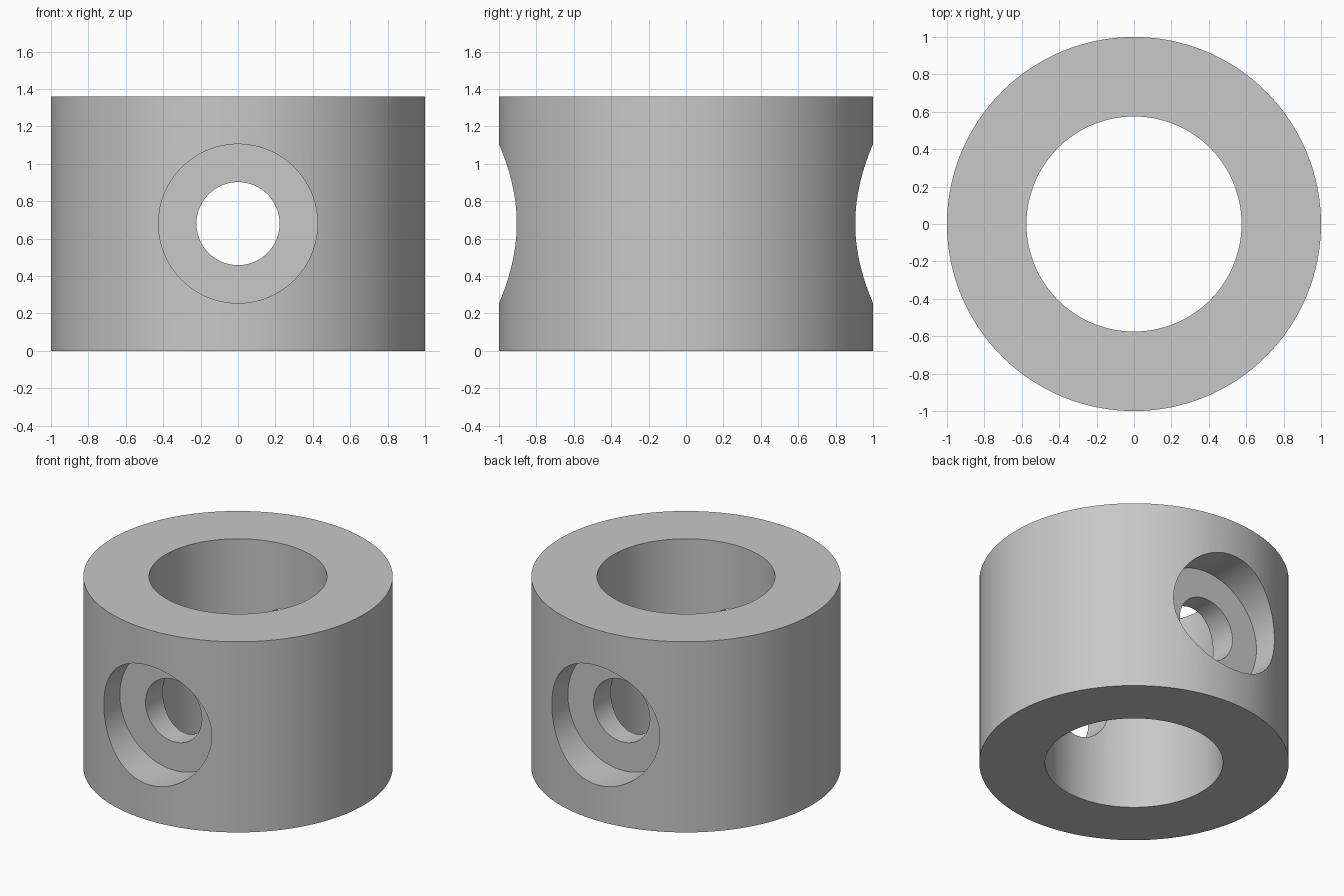
import bpy
import math

cube = bpy.data.objects.get("Cube")
if cube:
    bpy.data.objects.remove(cube, do_unlink=True)

HEIGHT = 1.36
MID = HEIGHT / 2
OUTER_R, BORE_R = 1.0, 0.575
HOLE_R, RECESS_R = 0.222, 0.425
RECESS_FLOOR = 0.725      # distance of the recess floor from the axis


def cylinder(name, radius, length, location, along_y=False):
    bpy.ops.mesh.primitive_cylinder_add(
        vertices=128, radius=radius, depth=length, location=location,
        rotation=(math.pi / 2 if along_y else 0, 0, 0))
    obj = bpy.context.object
    obj.name = name
    return obj


def cut(target, cutter):
    mod = target.modifiers.new(cutter.name, 'BOOLEAN')
    mod.operation = 'DIFFERENCE'
    mod.solver = 'EXACT'
    mod.object = cutter
    bpy.context.view_layer.objects.active = target
    bpy.ops.object.modifier_apply(modifier=mod.name)
    bpy.data.objects.remove(cutter, do_unlink=True)


# Grey metal
grey = bpy.data.materials.new("grey metal")
grey.use_nodes = True
colour = (0.58, 0.58, 0.58, 1)
grey.diffuse_color = colour
grey.node_tree.nodes["Principled BSDF"].inputs["Base Color"].default_value = colour

# Collar body with its vertical bore
collar = cylinder("collar", OUTER_R, HEIGHT, (0, 0, MID))
collar.data.materials.append(grey)
cut(collar, cylinder("bore", BORE_R, HEIGHT + 0.4, (0, 0, MID)))

# Cross hole from front to back
cut(collar, cylinder("cross_hole", HOLE_R, 2.6, (0, 0, MID), True))

# Flat-bottomed recess around each end of the cross hole
depth = 0.5
for side in (-1, 1):
    y = side * (RECESS_FLOOR + depth / 2)
    cut(collar, cylinder("recess", RECESS_R, depth, (0, y, MID), True))

# Smooth curved walls, crisp rims
bpy.ops.object.select_all(action='DESELECT')
collar.select_set(True)
bpy.context.view_layer.objects.active = collar
bpy.ops.object.shade_smooth_by_angle(angle=math.radians(30))
